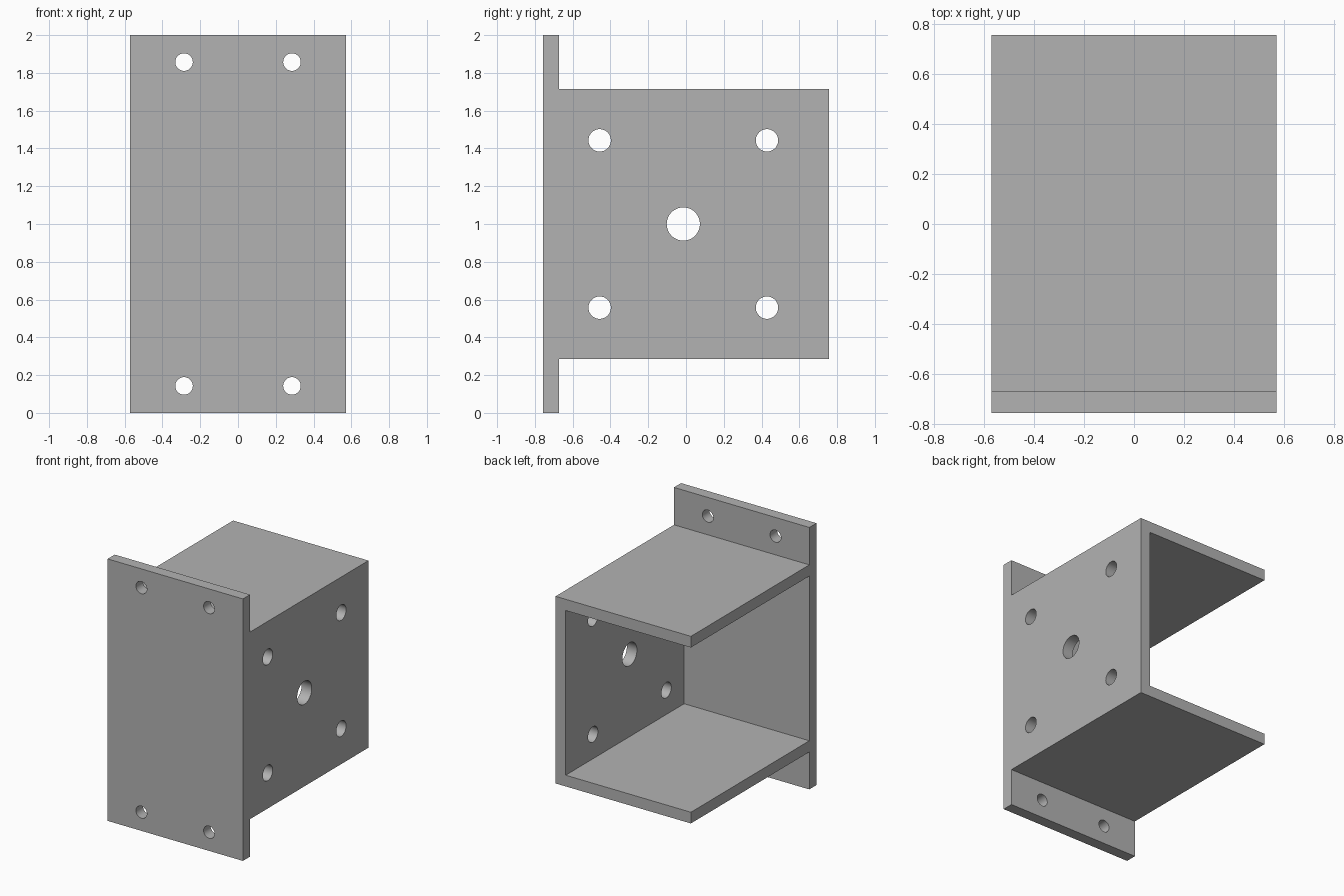
import bpy, bmesh, math
from mathutils import Matrix, Vector

cube = bpy.data.objects.get("Cube")
if cube:
    bpy.data.objects.remove(cube, do_unlink=True)

# Main dimensions
U = 1 / 70                      # one millimetre
W, D, H = 40 * U, 53 * U, 140 * U   # half width, half depth, height
T = 6 * U                       # sheet thickness
LOW, HIGH = 20 * U, 120 * U     # bottom and top of the channel

steel = bpy.data.materials.new("plain_grey")
steel.use_nodes = True
grey = (0.45, 0.45, 0.45, 1)
steel.diffuse_color = grey
steel.node_tree.nodes["Principled BSDF"].inputs["Base Color"].default_value = grey


def make_object(name, bm):
    bmesh.ops.recalc_face_normals(bm, faces=bm.faces)
    mesh = bpy.data.meshes.new(name)
    bm.to_mesh(mesh)
    bm.free()
    mesh.materials.append(steel)
    obj = bpy.data.objects.new(name, mesh)
    bpy.context.collection.objects.link(obj)
    return obj


def box(name, lo, hi):
    lo, hi = Vector(lo), Vector(hi)
    bm = bmesh.new()
    size = Matrix.Diagonal((hi - lo).to_4d())
    size[3][3] = 1
    bmesh.ops.create_cube(bm, size=1, matrix=Matrix.Translation((lo + hi) / 2) @ size)
    return make_object(name, bm)


def drill(name, centre, radius, axis):
    turn = Matrix.Rotation(math.pi / 2, 4, "Y" if axis == "X" else "X")
    bm = bmesh.new()
    bmesh.ops.create_cone(bm, cap_ends=True, segments=48, radius1=radius, radius2=radius,
                          depth=4 * T, matrix=Matrix.Translation(centre) @ turn)
    return make_object(name, bm)


# Bracket body: side outline of plate and channel, extruded across the width
outline = [(-D, 0), (-D + T, 0), (-D + T, LOW), (D, LOW),
           (D, HIGH), (-D + T, HIGH), (-D + T, H), (-D, H)]
bm = bmesh.new()
face = bm.faces.new([bm.verts.new((-W, y, z)) for y, z in outline])
side = bmesh.ops.extrude_face_region(bm, geom=[face])
bmesh.ops.translate(bm, vec=(2 * W, 0, 0),
                    verts=[v for v in side["geom"] if isinstance(v, bmesh.types.BMVert)])
bracket = make_object("mounting_bracket", bm)

# Pocket, open to the back and to one side
cutters = [box("pocket_cutter", (-2 * W, -D + T, LOW + T), (W - T, 2 * D, HIGH - T))]

# Flange screw holes
for x in (-20 * U, 20 * U):
    for z in (10 * U, H - 10 * U):
        cutters.append(drill("flange_hole_cutter", (x, -D + T / 2, z), 3.25 * U, "Y"))

# Side wall: centre bore with four fixing holes around it
wall_x, mid_y, mid_z = W - T / 2, -U, H / 2
cutters.append(drill("centre_bore_cutter", (wall_x, mid_y, mid_z), 6.15 * U, "X"))
for dy in (-31 * U, 31 * U):
    for dz in (-31 * U, 31 * U):
        cutters.append(drill("wall_hole_cutter", (wall_x, mid_y + dy, mid_z + dz), 4.15 * U, "X"))

# Cut, apply and tidy away the cutters
for cutter in cutters:
    cutter.hide_render = True
    cut = bracket.modifiers.new(cutter.name, "BOOLEAN")
    cut.operation = "DIFFERENCE"
    cut.solver = "EXACT"
    cut.object = cutter
graph = bpy.context.evaluated_depsgraph_get()
mesh = bpy.data.meshes.new_from_object(bracket.evaluated_get(graph))
bracket.modifiers.clear()
bracket.data = mesh
for cutter in cutters:
    bpy.data.objects.remove(cutter, do_unlink=True)

# Smooth bores with crisp sheet edges
bpy.ops.object.select_all(action="DESELECT")
bracket.select_set(True)
bpy.context.view_layer.objects.active = bracket
bpy.ops.object.shade_smooth_by_angle(angle=math.radians(30))
